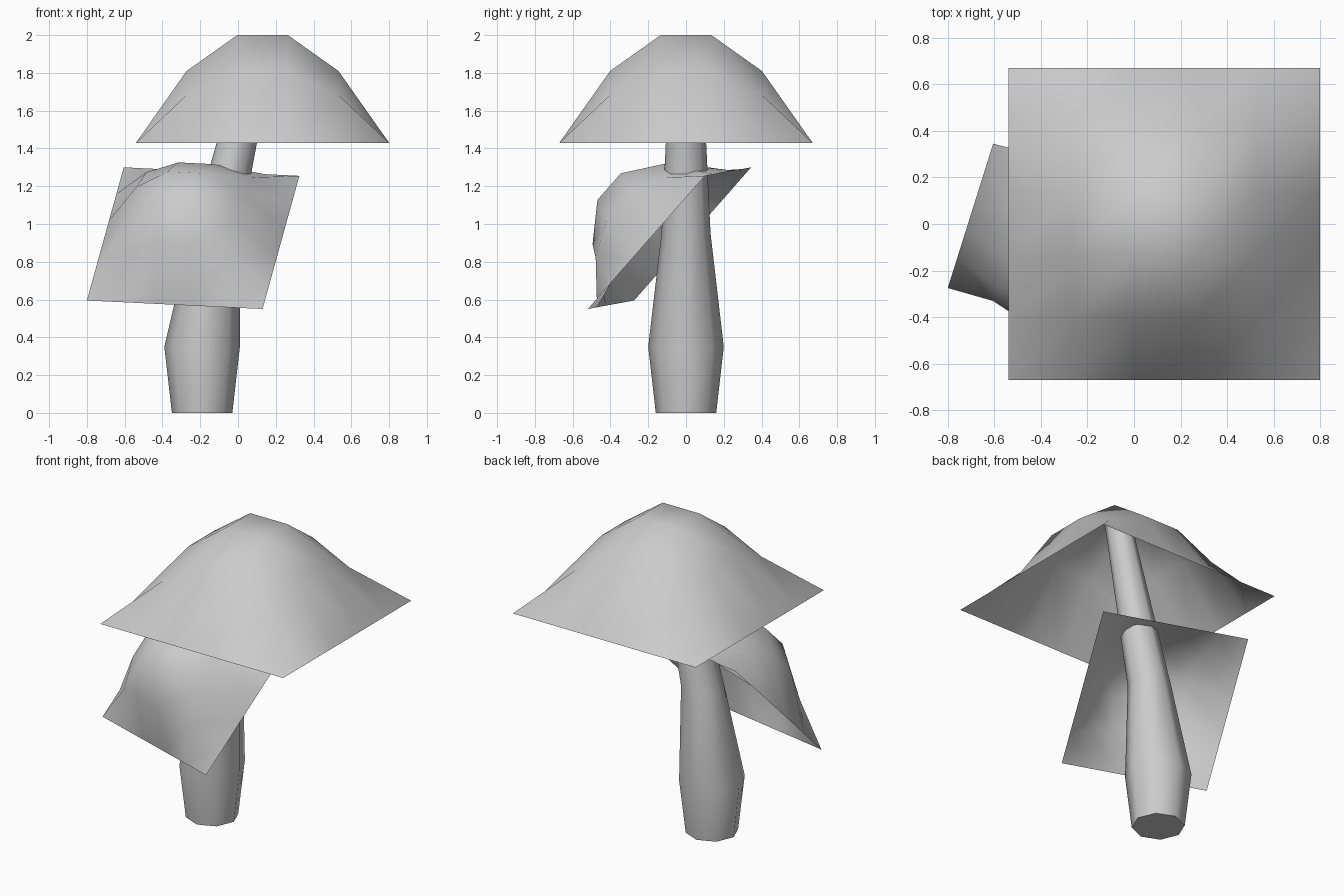
import bpy, math
from mathutils import Vector

if "Cube" in bpy.data.objects:
    bpy.data.objects.remove(bpy.data.objects["Cube"])


def make_object(name, verts, faces):
    mesh = bpy.data.meshes.new(name)
    mesh.from_pydata(verts, [], faces)
    mesh.update()
    ob = bpy.data.objects.new(name, mesh)
    bpy.context.collection.objects.link(ob)
    bpy.ops.object.select_all(action='DESELECT')
    ob.select_set(True)
    bpy.context.view_layer.objects.active = ob
    return ob


def cap(name, corner, u, v, height, n=5):
    """Open square sheet spanned by u and v, bulging parabolically along u x v."""
    corner, u, v = Vector(corner), Vector(u), Vector(v)
    normal = u.cross(v).normalized()
    ramp = [(i / n) * (1 - i / n) / 0.24 for i in range(n + 1)]
    verts = [corner + u * (i / n) + v * (j / n) + normal * (height * ramp[i] * ramp[j])
             for j in range(n + 1) for i in range(n + 1)]
    w = n + 1
    faces = [(j * w + i, j * w + i + 1, (j + 1) * w + i + 1, (j + 1) * w + i)
             for j in range(n) for i in range(n)]
    make_object(name, verts, faces)
    bpy.ops.object.shade_smooth()


def stem(name, rings, sides=8):
    """Leaning octagonal tube through rings of (x, z, radius)."""
    verts = [(x + r * math.cos(math.tau * k / sides), r * math.sin(math.tau * k / sides), z)
             for x, z, r in rings for k in range(sides)]
    faces = [(a * sides + k, a * sides + (k + 1) % sides,
              (a + 1) * sides + (k + 1) % sides, (a + 1) * sides + k)
             for a in range(len(rings) - 1) for k in range(sides)]
    faces.append(tuple(reversed(range(sides))))
    faces.append(tuple(range(len(verts) - sides, len(verts))))
    make_object(name, verts, faces)
    bpy.ops.object.shade_smooth_by_angle(angle=math.radians(60))


# bent stem running up to the underside of the large cap
stem("mushroom_stem", [(-0.19, 0, 0.16), (-0.19, 0.35, 0.2),
                       (-0.12, 0.95, 0.13), (0.125, 1.985, 0.08)])

# large level cap and smaller tilted cap on the front of the stem
cap("large_cap", (-0.54, -0.67, 1.43), (1.34, 0, 0), (0, 1.34, 0), 0.57)
cap("small_cap", (-0.80, -0.275, 0.595), (0.93, -0.245, -0.045), (0.195, 0.62, 0.705), 0.41)
